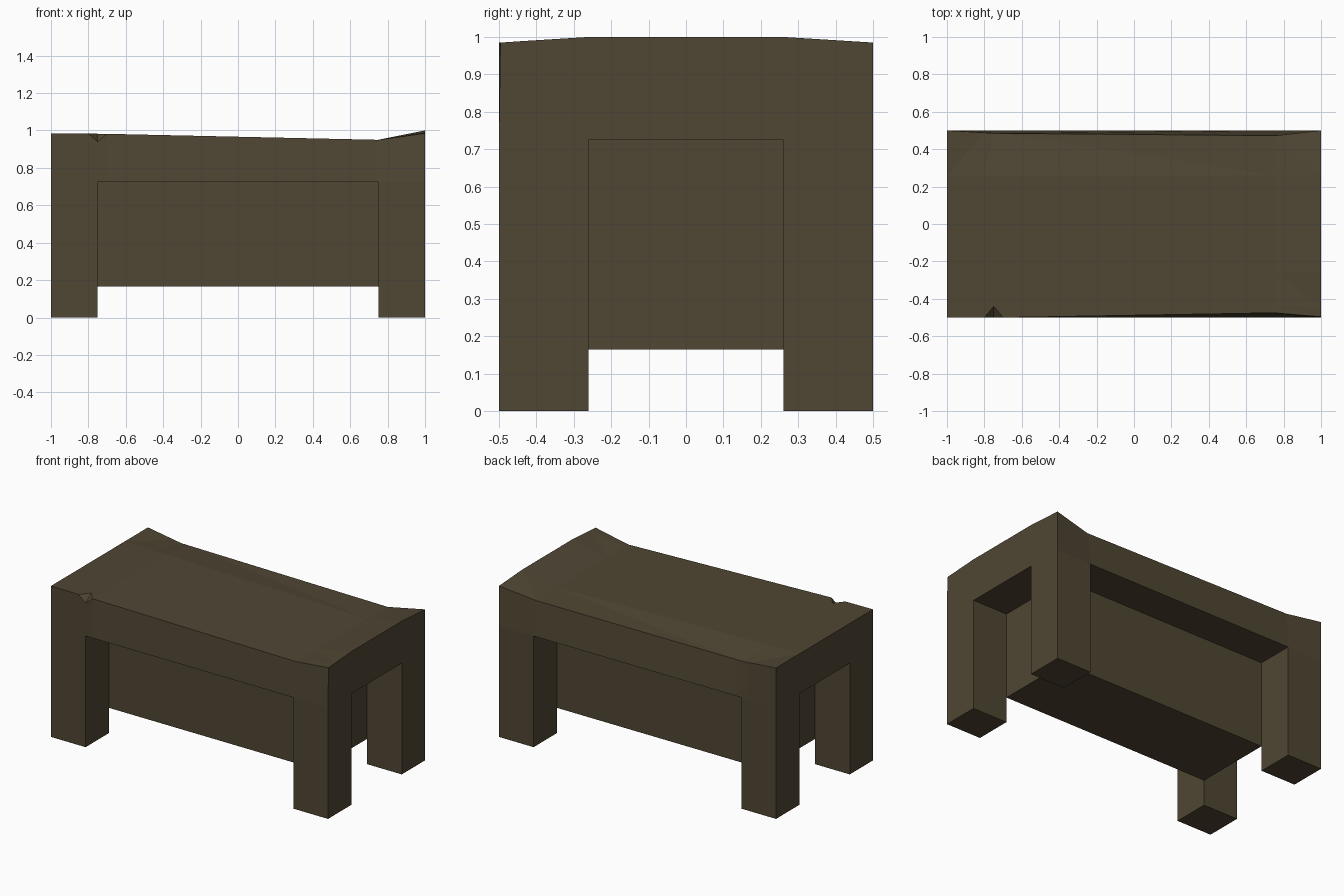
import bpy, bmesh
from math import copysign

if "Cube" in bpy.data.objects:
    bpy.data.objects.remove(bpy.data.objects["Cube"], do_unlink=True)

stone = bpy.data.materials.new("dark_brown_stone")
stone.use_nodes = True
color = (0.080, 0.062, 0.034, 1)
stone.diffuse_color = color
stone.node_tree.nodes["Principled BSDF"].inputs["Base Color"].default_value = color

LEG_X, LEG_Y, SLAB_Z = 0.75, 0.26, 0.725


def finish(bm, name):
    bmesh.ops.recalc_face_normals(bm, faces=bm.faces)
    mesh = bpy.data.meshes.new(name)
    bm.to_mesh(mesh)
    bm.free()
    mesh.materials.append(stone)
    obj = bpy.data.objects.new(name, mesh)
    bpy.context.collection.objects.link(obj)


def box(name, low, high):
    bm = bmesh.new()
    bmesh.ops.create_cube(bm, size=1)
    for v in bm.verts:
        v.co = [a + (c + 0.5) * (b - a) for a, b, c in zip(low, high, v.co)]
    finish(bm, name)


def along(points, x):
    """Height or inset at x on a broken line."""
    for (x0, a), (x1, b) in zip(points, points[1:]):
        if x <= x1:
            return a + (b - a) * (x - x0) / (x1 - x0)
    return points[-1][1]


# Worn edges of the slab: heights and inward shifts along x
middle_z = [(-1, .985), (-.7, .982), (.75, .95), (1, 1.0)]
back_z = [(-1, .985), (-.75, .955), (.75, .945), (1, .985)]
front_in = [(-1, 0), (-.7, 0), (.75, .025), (1, .004)]
back_in = [(-1, 0), (-.75, .015), (.75, .028), (1, 0)]


def top_point(x, y):
    z = along(middle_z, x)
    if x == 1:                                  # right end is crowned
        z -= 0.015 * max(0, abs(y) - LEG_Y) / 0.24
    if y == 0.5:
        return x, y - along(back_in, x), along(back_z, x)
    if y == -0.5:
        if x == -0.75:                          # bottom of the chipped notch
            z = 0.94
        return x, y + along(front_in, x), z
    return x, y, z


# Slab top as a coarse triangulated grid
bm = bmesh.new()
xs = [-1, -0.8, -0.75, -0.7, 0.75, 1]
ys = [-0.5, -0.44, -LEG_Y, LEG_Y, 0.5]
grid = [[bm.verts.new(top_point(x, y)) for y in ys] for x in xs]
for i in range(len(xs) - 1):
    for j in range(len(ys) - 1):
        a, b = grid[i][j], grid[i + 1][j]
        c, d = grid[i + 1][j + 1], grid[i][j + 1]
        for tri in ([(a, b, c), (a, c, d)] if i < 2 else [(a, b, d), (b, c, d)]):
            bm.faces.new(tri)

# Slab walls and underside
rim = [e for e in bm.edges if e.is_boundary]
walls = bmesh.ops.extrude_edge_only(bm, edges=rim)["geom"]
for v in walls:
    if isinstance(v, bmesh.types.BMVert):
        v.co.z = SLAB_Z
        if abs(v.co.y) > 0.46:
            v.co.y = copysign(0.5, v.co.y)
bmesh.ops.holes_fill(bm, edges=[e for e in bm.edges if e.is_boundary], sides=0)
finish(bm, "slab")

# Four corner legs
for x_name, sx in (("left", 1), ("right", -1)):
    for y_name, sy in (("back", 1), ("front", -1)):
        xr = sorted((sx * LEG_X, sx))
        yr = sorted((sy * LEG_Y, sy * 0.5))
        box(f"{y_name}_{x_name}_leg", (xr[0], yr[0], 0), (xr[1], yr[1], SLAB_Z))

# Hanging core block between the legs
box("core", (-LEG_X, -LEG_Y, 0.165), (LEG_X, LEG_Y, SLAB_Z))
